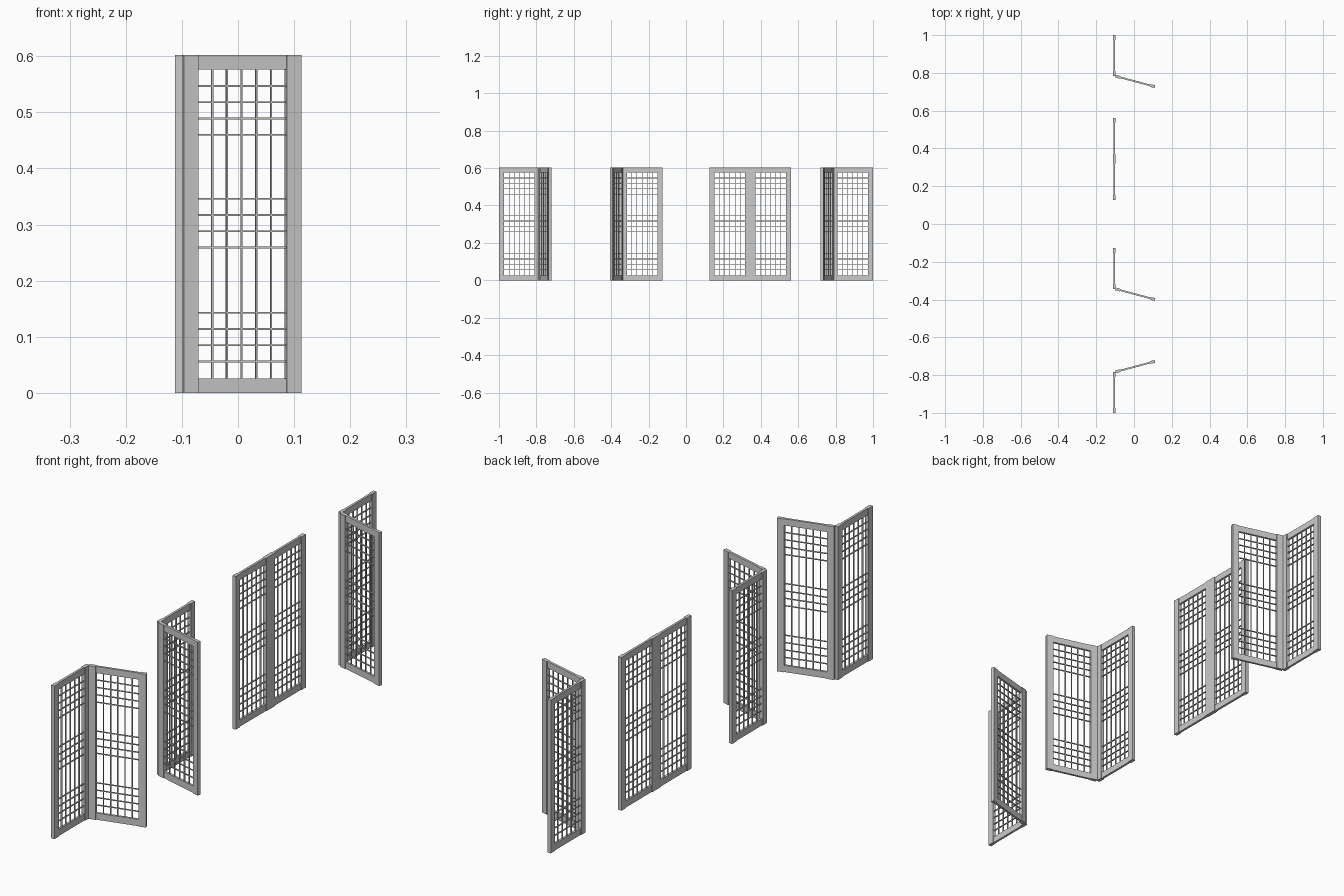
import bpy
import bmesh
from math import radians
from mathutils import Matrix, Vector

cube = bpy.data.objects.get("Cube")
if cube:
    bpy.data.objects.remove(cube, do_unlink=True)

WIDTH, HEIGHT = 0.217, 0.602
STILE, RAIL = 0.027, 0.026
DEPTH, RAIL_DEPTH = 0.0145, 0.009
BAR, BAR_DEPTH = 0.003, 0.005

grey = bpy.data.materials.new("painted_grey")
grey.use_nodes = True
grey.diffuse_color = (0.6, 0.6, 0.6, 1)
grey.node_tree.nodes["Principled BSDF"].inputs["Base Color"].default_value = (0.6, 0.6, 0.6, 1)


def boxes(name, parts, matrix):
    """One object from (centre, size) boxes given in panel space."""
    bm = bmesh.new()
    for centre, size in parts:
        place = Matrix.Translation(centre) @ Matrix.Diagonal((*size, 1))
        bmesh.ops.create_cube(bm, size=1, matrix=place)
    mesh = bpy.data.meshes.new(name)
    bm.to_mesh(mesh)
    bm.free()
    mesh.materials.append(grey)
    obj = bpy.data.objects.new(name, mesh)
    obj.matrix_world = matrix
    bpy.context.collection.objects.link(obj)


def panel(name, x, y, heading):
    """Lattice panel running from (x, y) along the heading, standing on the floor."""
    matrix = Matrix.Translation((x, y, 0)) @ Matrix.Rotation(radians(heading), 4, "Z")
    mid = WIDTH / 2
    opening = WIDTH - 2 * STILE

    # Upright stiles and the thinner rails between them
    boxes(name + "_stiles",
          [(Vector((u, 0, HEIGHT / 2)), (STILE, DEPTH, HEIGHT))
           for u in (STILE / 2, WIDTH - STILE / 2)], matrix)
    boxes(name + "_rails",
          [(Vector((mid, 0, z)), (opening, RAIL_DEPTH, RAIL))
           for z in (RAIL / 2, HEIGHT - RAIL / 2)], matrix)

    # Five vertical bars
    boxes(name + "_vertical_bars",
          [(Vector((STILE + opening * i / 6, 0, HEIGHT / 2)),
            (BAR, BAR_DEPTH, HEIGHT - 2 * RAIL)) for i in range(1, 6)], matrix)

    # Three bands of four horizontal bars
    boxes(name + "_horizontal_bars",
          [(Vector((mid, 0, start + 0.029 * i)), (opening, BAR_DEPTH, BAR))
           for start in (0.056, 0.259, 0.460) for i in range(4)], matrix)


LINE = -0.105          # centre line of the fixed panels
FOLD = LINE + 0.0065   # folded panels hinge on the inner face

# Fixed panels and their folded leaves
for name, hinge, fixed_heading, leaf_heading in (
        ("rear", 0.783, 90, -15),
        ("front_inner", -0.3435, 90, -15),
        ("front_outer", -0.783, -90, 15)):
    panel(name + "_fixed", LINE, hinge, fixed_heading)
    panel(name + "_leaf", FOLD, hinge, leaf_heading)

# Closed pair
for name, heading in (("closed_rear", 90), ("closed_front", -90)):
    panel(name, LINE, 0.3435, heading)
